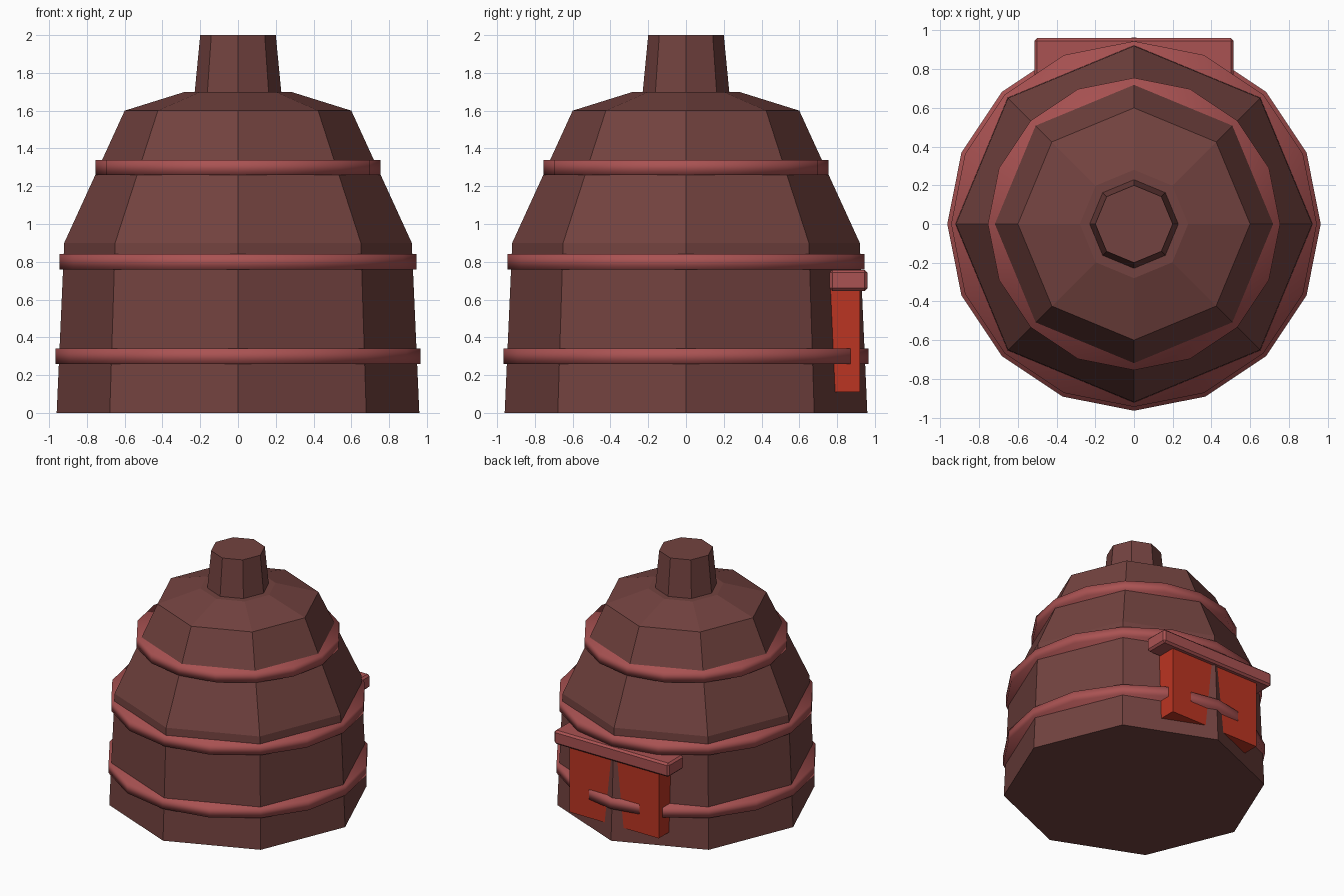
import bpy, bmesh, math
from mathutils import Matrix, Vector

if "Cube" in bpy.data.objects:
    bpy.data.objects.remove(bpy.data.objects["Cube"])


def material(name, color):
    m = bpy.data.materials.new(name)
    m.diffuse_color = (*color, 1)
    m.use_nodes = True
    m.node_tree.nodes["Principled BSDF"].inputs["Base Color"].default_value = m.diffuse_color
    return m


BROWN = material("dark_brown", (0.17, 0.055, 0.05))
BAND = material("red_brown", (0.40, 0.085, 0.085))
RED = material("red", (0.50, 0.035, 0.016))


def finish(name, bm, mat, smooth=False):
    bmesh.ops.recalc_face_normals(bm, faces=bm.faces)
    for f in bm.faces:
        f.smooth = smooth
    me = bpy.data.meshes.new(name)
    bm.to_mesh(me)
    bm.free()
    me.materials.append(mat)
    ob = bpy.data.objects.new(name, me)
    bpy.context.collection.objects.link(ob)
    return ob


def stack(name, profile, sides, mat, smooth=False):
    """Closed polygonal solid from (radius, z) rings, corners on the axes."""
    bm = bmesh.new()
    rings = [[bm.verts.new((r * math.cos(2 * math.pi * i / sides),
                            r * math.sin(2 * math.pi * i / sides), z))
              for i in range(sides)] for r, z in profile]
    for a, b in zip(rings, rings[1:]):
        for i in range(sides):
            j = (i + 1) % sides
            bm.faces.new((a[i], a[j], b[j], b[i]))
    bm.faces.new(rings[0])
    bm.faces.new(rings[-1])
    return finish(name, bm, mat, smooth)


def box(name, lo, hi, mat, bevel=0):
    lo, hi = Vector(lo), Vector(hi)
    bm = bmesh.new()
    bmesh.ops.create_cube(bm, size=1, matrix=Matrix.Translation((lo + hi) / 2)
                          @ Matrix.Diagonal((*(hi - lo), 1)))
    if bevel:
        bmesh.ops.bevel(bm, geom=bm.edges[:], offset=bevel, segments=1, affect='EDGES')
    return finish(name, bm, mat)


# Eight-sided body and chimney
stack("body", [(0.96, 0), (0.92, 0.9), (0.6, 1.6), (0.28, 1.7)], 8, BROWN)
stack("chimney", [(0.23, 1.69), (0.2, 2.0)], 8, BROWN)

# Sixteen-sided hoops around the body
for label, r, z in (("lower", 0.965, 0.3), ("middle", 0.945, 0.8), ("upper", 0.755, 1.3)):
    stack(label + "_hoop", [(r, z - 0.04), (r, z + 0.04)], 16, BAND, smooth=True)

# Door at the back; the body corner and lower hoop poke through it
box("door", (-0.4, 0.74, 0.11), (0.4, 0.92, 0.66), RED)
box("lintel", (-0.515, 0.76, 0.645), (0.515, 0.96, 0.757), BAND, bevel=0.015)
